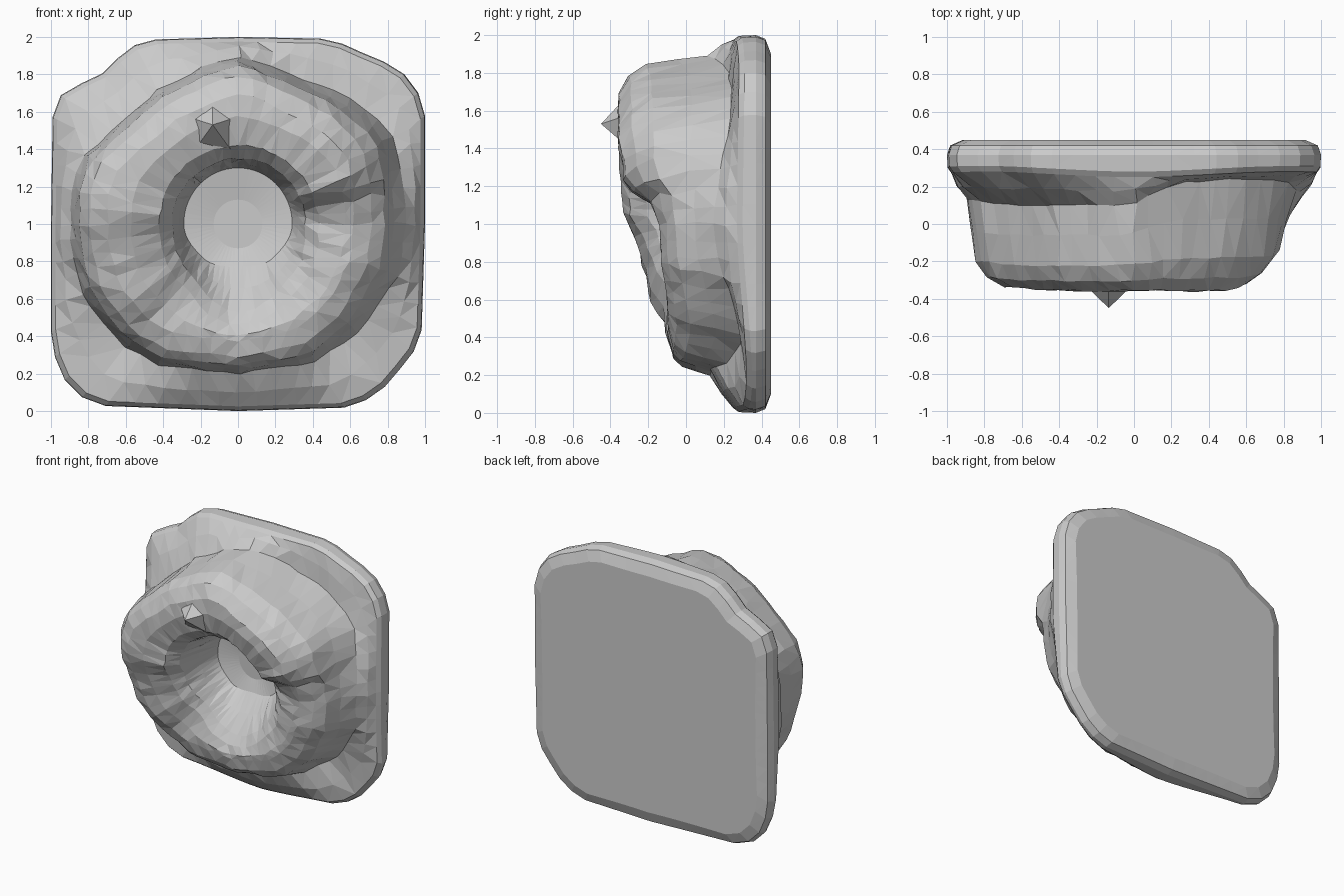
import bpy, bmesh, math, random

if "Cube" in bpy.data.objects:
    bpy.data.objects.remove(bpy.data.objects["Cube"])

random.seed(4)
N = 60
CZ = 1.0

# Outlines in x, z
PLATE = [(1, 1), (1, 1.6), (.95, 1.74), (.85, 1.84), (.7, 1.9), (.5, 1.99), (0, 2),
         (-.5, 1.985), (-.6, 1.93), (-.74, 1.79), (-.92, 1.72), (-.99, 1.64), (-1, 1),
         (-1, .35), (-.94, .18), (-.79, .03), (0, 0), (.63, .02), (.8, .14), (.98, .37)]
MOUND = [(0, 1.87), (-.13, 1.84), (-.42, 1.7), (-.8, 1.36), (-.87, 1.2), (-.87, .9),
         (-.8, .6), (-.6, .36), (-.4, .26), (0, .22), (.4, .28), (.65, .46), (.83, .75),
         (.86, 1), (.85, 1.25), (.78, 1.5), (.55, 1.67), (.3, 1.77), (.13, 1.84)]

# Values around the ring, in degrees
CREST = [(0, -.14), (10, -.18), (24, -.33), (45, -.36), (120, -.36), (172, -.34),
         (192, -.25), (212, -.2), (232, -.11), (270, -.09), (320, -.1), (340, -.13)]
BASE = [(0, .15), (45, .24), (70, .23), (96, .1), (135, .1), (180, .14),
        (225, .29), (255, .13), (285, .13), (315, .29)]
EDGE = [(0, .27), (45, .28), (90, .25), (135, .28), (180, .27), (225, .32),
        (270, .25), (315, .32)]
FOOT = [(0, .29), (90, .3), (180, .29), (225, .26), (270, .22), (315, .26)]
RIM = [(0, .36), (90, .35), (180, .35), (225, .37), (270, .47), (315, .4)]


def around(table, deg):
    pts = table + [(table[0][0] + 360, table[0][1])]
    for (a, u), (b, v) in zip(pts, pts[1:]):
        if a <= deg <= b:
            t = (deg - a) / (b - a)
            return u + (v - u) * t * t * (3 - 2 * t)
    return table[0][1]


def reach(outline, ang):
    c, s = math.cos(ang), math.sin(ang)
    best = 0
    for (x1, z1), (x2, z2) in zip(outline, outline[1:] + outline[:1]):
        z1, z2 = z1 - CZ, z2 - CZ
        d1, d2 = c * z1 - s * x1, c * z2 - s * x2
        if d1 * d2 <= 0 and d1 != d2:
            t = d1 / (d1 - d2)
            best = max(best, c * (x1 + t * (x2 - x1)) + s * (z1 + t * (z2 - z1)))
    return best


def section(deg):
    """Radius and y from the hole floor, over the ring, round to the back."""
    a = math.radians(deg)
    crest, base, edge = around(CREST, deg), around(BASE, deg), around(EDGE, deg)
    foot, rim = around(FOOT, deg), around(RIM, deg)
    m, p, floor = reach(MOUND, a), reach(PLATE, a), .2
    h = crest - floor
    out = [(.13, floor), (foot, floor - .03), (foot + (rim - foot) * .5, floor + h * .42),
           (rim, floor + h * .76), (rim + .07, floor + h * .92),
           ((rim + .1 + .8 * m) / 2, crest)]
    slope = max(0, math.cos(a)) ** 2          # right side leans outward
    for f, g, t in [(.8, .72, .01), (.91, .83, .12), (.97, .91, .3),
                    (1, .97, .65), (1.025, 1.04, 1)]:
        r = m * (f + (g - f) * slope)
        out.append((min(r, p * .95), crest + (base - crest) * t))
    rb = out[-1][0]
    out.append(((rb + p) / 2, (base + edge) / 2))
    out += [(p * .975, edge), (p * .996, edge + .03), (p, .37), (p - .02, .42), (p - .1, .45)]
    return out


# Ring relief and backing plate as one skin
bm = bmesh.new()
cols = []
for i in range(N):
    deg = 360 * i / N
    col = []
    prof = section(deg)
    for k, (r, y) in enumerate(prof):
        a = math.radians(deg)
        if 1 < k < len(prof) - 5:
            r += random.uniform(-.006, .006)
            y += random.uniform(-.006, .006)
            a += random.uniform(-.02, .02)
        col.append(bm.verts.new((r * math.cos(a), y, CZ + r * math.sin(a))))
    cols.append(col)
for i in range(N):
    p, q = cols[i], cols[(i + 1) % N]
    for k in range(len(p) - 1):
        bm.faces.new((p[k], p[k + 1], q[k + 1], q[k]))
bm.faces.new([c[0] for c in cols])
bm.faces.new([c[-1] for c in cols])
bmesh.ops.recalc_face_normals(bm, faces=bm.faces)
bmesh.ops.triangulate(bm, faces=bm.faces)
me = bpy.data.meshes.new("ring_relief")
bm.to_mesh(me)
bm.free()
bpy.context.collection.objects.link(bpy.data.objects.new("ring_relief", me))

# Small pointed nub on the upper ring
bpy.ops.mesh.primitive_cone_add(vertices=5, radius1=.16, radius2=0, depth=.15,
                                location=(-.135, -.375, 1.53), rotation=(math.pi / 2, 0, 0))
bpy.context.object.name = "nub"
